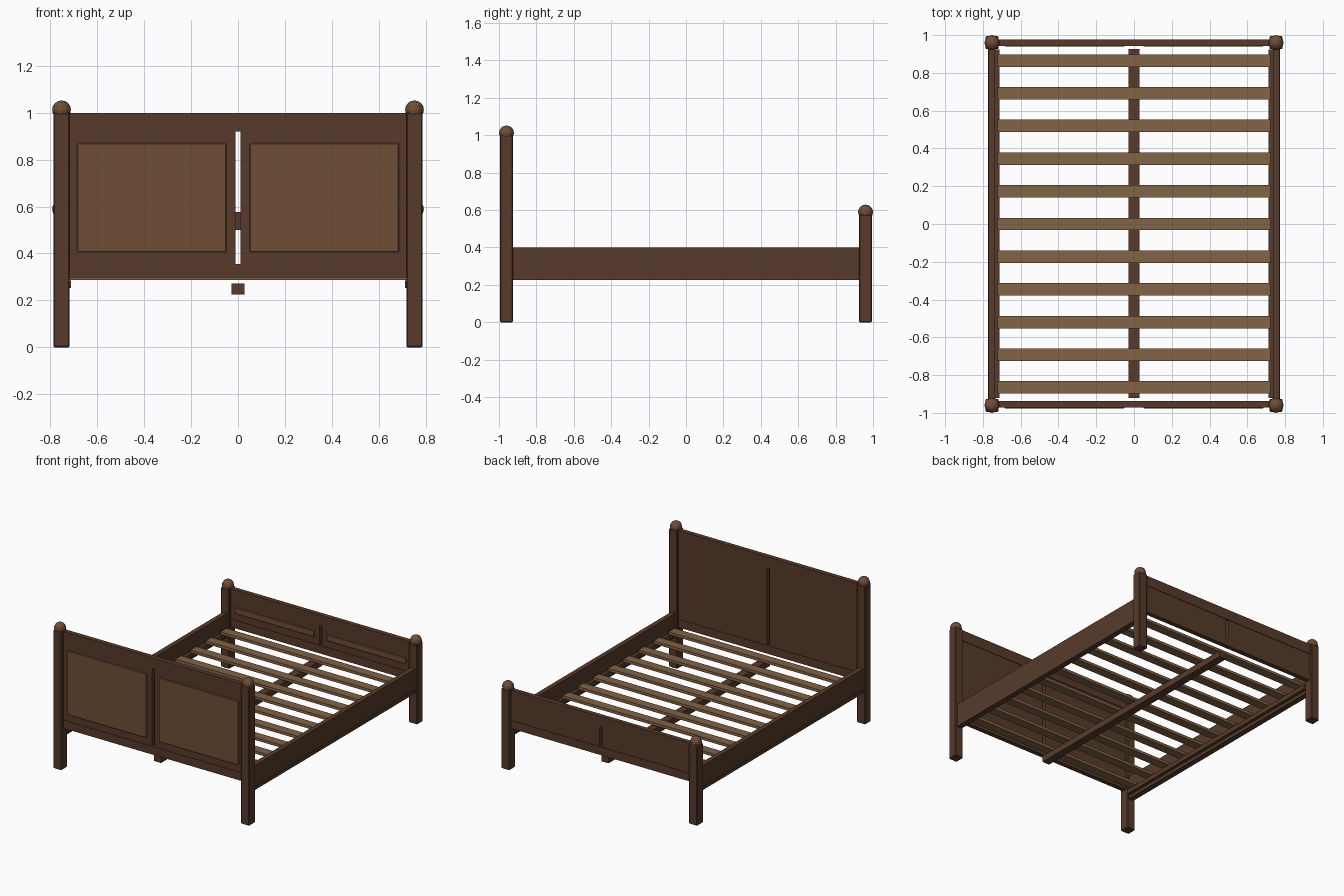
import bpy
from mathutils import Vector

if "Cube" in bpy.data.objects:
    bpy.data.objects.remove(bpy.data.objects["Cube"])


def material(name, rgb):
    m = bpy.data.materials.new(name)
    m.diffuse_color = (*rgb, 1)
    m.use_nodes = True
    m.node_tree.nodes["Principled BSDF"].inputs["Base Color"].default_value = m.diffuse_color
    return m


DARK = material("dark_wood", (0.095, 0.043, 0.024))
WARM = material("warm_wood", (0.16, 0.075, 0.038))
PALE = material("pale_wood", (0.22, 0.125, 0.063))


def box(name, x, y, z, mat, bevel=0.0):
    """Box from (min, max) ranges along each axis."""
    lo, hi = Vector((x[0], y[0], z[0])), Vector((x[1], y[1], z[1]))
    bpy.ops.mesh.primitive_cube_add(size=1, location=(lo + hi) / 2)
    ob = bpy.context.object
    ob.name = name
    ob.scale = hi - lo
    bpy.ops.object.transform_apply(location=False, rotation=False, scale=True)
    ob.data.materials.append(mat)
    if bevel:
        b = ob.modifiers.new("bevel", "BEVEL")
        b.width = bevel
        b.segments = 1
    return ob


def mirrored(r, s):
    return tuple(sorted((r[0] * s, r[1] * s)))


def post(name, x, y, top):
    # square post with a low-poly ball finial
    h = 0.034
    box(name + "_post", (x - h, x + h), (y - h, y + h), (0, top), DARK, 0.005)
    bpy.ops.mesh.primitive_uv_sphere_add(segments=12, ring_count=8, radius=0.04,
                                         location=(x, y, top + 0.012))
    ob = bpy.context.object
    ob.name = name + "_finial"
    ob.data.materials.append(WARM)


def end_board(name, y, top, rail_bottom):
    # top and bottom rails with two panels, each with a raised field at the front
    post_top = top + 0.001
    ry = (y - 0.017, y + 0.017)
    box(name + "_top_rail", (-0.722, 0.722), ry, (rail_bottom, top), DARK)
    box(name + "_bottom_rail", (-0.722, 0.722), ry, (0.298, 0.356), DARK)
    for side, s in (("left", -1), ("right", 1)):
        box(f"{name}_{side}_panel", mirrored((0.01, 0.722), s),
            (y - 0.013, y + 0.013), (0.35, rail_bottom + 0.005), DARK)
        box(f"{name}_{side}_raised_field", mirrored((0.05, 0.685), s),
            (y - 0.021, y - 0.01), (0.406, rail_bottom - 0.05), WARM, 0.003)
        post(f"{name}_{side}", s * 0.752, 0.96 if y > 0 else -0.96, post_top)


end_board("headboard", -0.955, 0.999, 0.92)
end_board("footboard", 0.96, 0.576, 0.5)

# side rails with a lower lip and an inner slat ledge
for side, s in (("left", -1), ("right", 1)):
    box(side + "_side_rail", mirrored((0.735, 0.769), s), (-0.93, 0.93), (0.248, 0.4), DARK)
    box(side + "_rail_lip", mirrored((0.732, 0.773), s), (-0.928, 0.928), (0.226, 0.25), DARK)
    box(side + "_slat_ledge", mirrored((0.711, 0.738), s), (-0.92, 0.925), (0.252, 0.284), DARK)

# centre support beam
box("centre_beam", (-0.028, 0.028), (-0.92, 0.926), (0.226, 0.272), DARK)

# mattress slats
for i in range(11):
    y = -0.865 + i * 0.173
    box(f"slat_{i + 1}", (-0.722, 0.722), (y - 0.033, y + 0.033), (0.286, 0.306), PALE)
